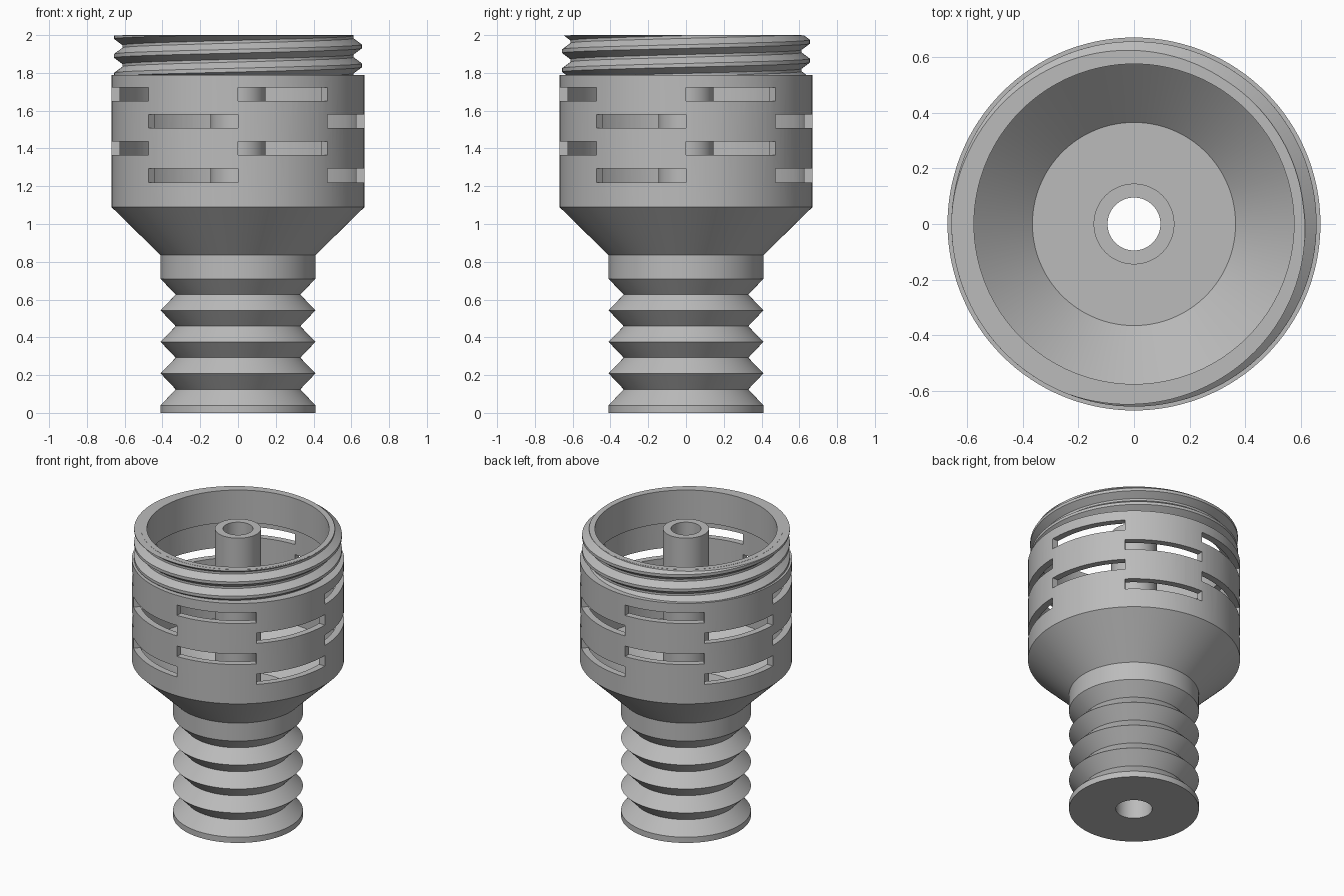
import bpy
import bmesh
from math import cos, sin, pi, tau, radians

SEGMENTS = 128

cube = bpy.data.objects.get("Cube")
if cube:
    bpy.data.objects.remove(cube, do_unlink=True)

grey = bpy.data.materials.new("plain grey")
grey.use_nodes = True
GREY = (0.5, 0.5, 0.5, 1)
grey.diffuse_color = GREY
grey.node_tree.nodes["Principled BSDF"].inputs["Base Color"].default_value = GREY


def polar(r, a, z):
    return (r * cos(a), r * sin(a), z)


def finish(bm, name):
    bmesh.ops.recalc_face_normals(bm, faces=bm.faces[:])
    mesh = bpy.data.meshes.new(name)
    bm.to_mesh(mesh)
    bm.free()
    mesh.materials.append(grey)
    obj = bpy.data.objects.new(name, mesh)
    bpy.context.collection.objects.link(obj)
    return obj


def skin(bm, rings, closed):
    """Join successive closed cross-sections with quads."""
    n = len(rings[0])
    pairs = list(zip(rings, rings[1:]))
    if closed:
        pairs.append((rings[-1], rings[0]))
    for a, b in pairs:
        for j in range(n):
            k = (j + 1) % n
            bm.faces.new((a[j], a[k], b[k], b[j]))
    if not closed:
        bm.faces.new(rings[0])
        bm.faces.new(rings[-1])


def sweep(bm, section, start, end, steps, rise=0, closed=False):
    """Turn an (r, z) section about the axis, rising by `rise` each turn."""
    rings = []
    for i in range(steps if closed else steps + 1):
        a = start + (end - start) * i / steps
        lift = rise * a / tau
        rings.append([bm.verts.new(polar(r, a, z + lift)) for r, z in section])
    skin(bm, rings, closed)


def shade(obj):
    bpy.ops.object.select_all(action='DESELECT')
    obj.select_set(True)
    bpy.context.view_layer.objects.active = obj
    bpy.ops.object.shade_smooth_by_angle(angle=radians(25))


# Housing: ribbed neck, funnel, hollow cup with lip, and central tube
FOOT, ROOT, CUP = 0.41, 0.33, 0.67
profile = [(0.115, 0), (FOOT, 0), (FOOT, 0.04)]
for i in range(4):
    z = 0.125 + i * 0.167
    profile += [(ROOT, z), (FOOT, z + 0.084)]
profile += [
    (FOOT, 0.835), (CUP, 1.09), (CUP, 1.79),      # funnel and cup outside
    (0.612, 1.79), (0.612, 2), (0.575, 2),        # lip
    (0.575, 1.775), (0.625, 1.775), (0.625, 1.09),  # cup inside
    (0.365, 0.835), (0.145, 0.835),               # floor
    (0.145, 2), (0.095, 2),                       # central tube
]
bm = bmesh.new()
sweep(bm, profile, 0, tau, SEGMENTS, closed=True)
housing = finish(bm, "housing")

# Slots: four staggered rows of four, each an eighth of a turn long
bm = bmesh.new()
for row in range(4):
    low = 1.65 - row * 0.143
    section = [(0.55, low), (0.75, low), (0.75, low + 0.073), (0.55, low + 0.073)]
    for quarter in range(4):
        start = quarter * pi / 2 - (row % 2) * pi / 4
        sweep(bm, section, start, start + pi / 4, SEGMENTS // 8)
cutter = finish(bm, "slot_cutter")
cutter.hide_render = True

cut = housing.modifiers.new("slots", 'BOOLEAN')
cut.operation = 'DIFFERENCE'
cut.solver = 'EXACT'
cut.object = cutter
shade(housing)
bpy.ops.object.modifier_apply(modifier=cut.name)
bpy.data.objects.remove(cutter, do_unlink=True)
shade(housing)

# Screw thread around the lip, trimmed level with the rim and the shoulder
PITCH = 0.1
crest = [(0.605, -0.048), (0.656, -0.01), (0.656, 0.01), (0.605, 0.048)]
bm = bmesh.new()
sweep(bm, [(r, 1.94 + z) for r, z in crest],
      -2.4 * tau, 1.2 * tau, int(3.6 * SEGMENTS), rise=PITCH)
bmesh.ops.recalc_face_normals(bm, faces=bm.faces[:])


def trim(height, up):
    geom = bm.verts[:] + bm.edges[:] + bm.faces[:]
    result = bmesh.ops.bisect_plane(bm, geom=geom, plane_co=(0, 0, height),
                                    plane_no=(0, 0, up), clear_outer=True)
    edges = [e for e in result["geom_cut"] if isinstance(e, bmesh.types.BMEdge)]
    caps = bmesh.ops.holes_fill(bm, edges=edges, sides=0)["faces"]
    bmesh.ops.triangulate(bm, faces=caps)


trim(1.999, 1)
trim(1.785, -1)
shade(finish(bm, "screw_thread"))
